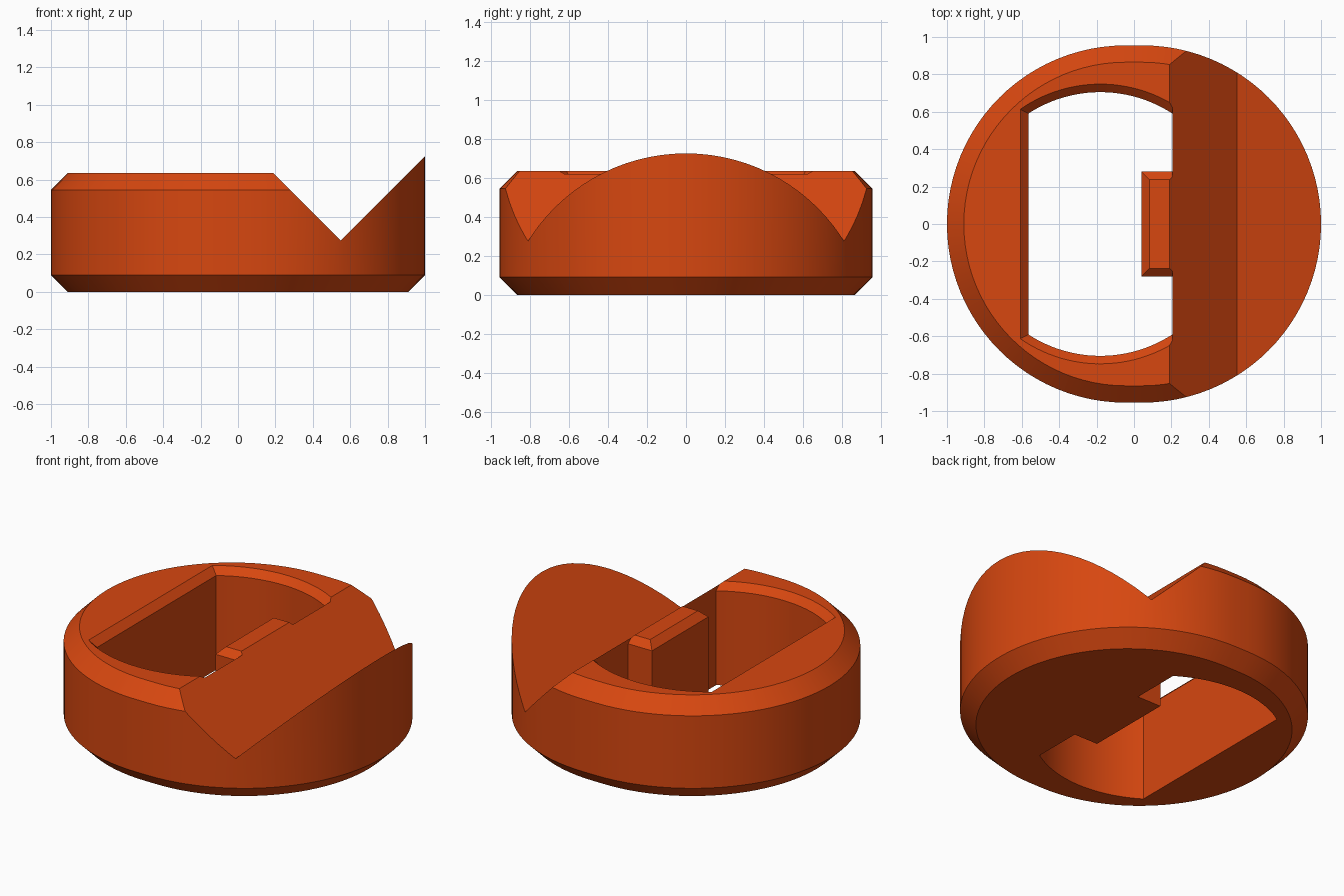
import bpy, bmesh, math

if "Cube" in bpy.data.objects:
    bpy.data.objects.remove(bpy.data.objects["Cube"])

ORANGE = bpy.data.materials.new("burnt orange")
ORANGE.diffuse_color = (0.68, 0.063, 0.005, 1)
ORANGE.use_nodes = True
ORANGE.node_tree.nodes["Principled BSDF"].inputs["Base Color"].default_value = ORANGE.diffuse_color


def body_outline(inset):
    """Two half circles joined by a short straight run."""
    r, n, pts = 0.955 - inset, 48, []
    for cx, start in ((0.045, -math.pi / 2), (-0.045, math.pi / 2)):
        for i in range(n + 1):
            a = start + math.pi * i / n
            pts.append((cx + r * math.cos(a), r * math.sin(a)))
    return pts


def hole_outline(grow):
    """Round-ended opening with a straight tab standing in its right side."""
    cx, r, n = -0.18, 0.705 + grow, 24
    x0, x1 = -0.565 - grow, 0.205
    a0, a1 = math.acos((x0 - cx) / r), math.acos((x1 - cx) / r)
    arc = []
    for i in range(n + 1):
        a = a0 + (a1 - a0) * i / n
        arc.append((cx + r * math.cos(a), r * math.sin(a)))
    half = arc + [(x1, 0.28 - grow), (0.04 + grow, 0.28 - grow)]
    return half + [(x, -y) for x, y in reversed(half)]


def loft(outline, levels):
    """Capped solid through (offset, height) levels."""
    bm = bmesh.new()
    rings = [[bm.verts.new((x, y, z)) for x, y in outline(o)] for o, z in levels]
    for lo, hi in zip(rings, rings[1:]):
        for i in range(len(lo)):
            j = (i + 1) % len(lo)
            bm.faces.new((lo[i], lo[j], hi[j], hi[i]))
    bm.faces.new(rings[0][::-1])
    bm.faces.new(rings[-1])
    bmesh.ops.recalc_face_normals(bm, faces=bm.faces)
    return bm


def cut(bm, co, no, fill):
    """Remove everything on the normal side of a plane."""
    res = bmesh.ops.bisect_plane(bm, geom=bm.verts[:] + bm.edges[:] + bm.faces[:],
                                 plane_co=co, plane_no=no, clear_outer=True)
    if fill:
        edges = [e for e in res["geom_cut"] if isinstance(e, bmesh.types.BMEdge)]
        bmesh.ops.edgeloop_fill(bm, edges=edges)


def to_object(bm, name):
    mesh = bpy.data.meshes.new(name)
    bm.to_mesh(mesh)
    bm.free()
    mesh.materials.append(ORANGE)
    ob = bpy.data.objects.new(name, mesh)
    bpy.context.collection.objects.link(ob)
    return ob


# Left section: chamfered rim, sloping down into the valley
VALLEY = (0.55, 0, 0.275)
body = loft(body_outline, [(0.09, 0), (0, 0.09), (0, 0.545), (0.09, 0.635)])
cut(body, VALLEY, (1, 0, 1), True)
cut(body, VALLEY, (1, 0, 0), False)

# Right section: wall rising from the valley to a peak
right = loft(body_outline, [(0.09, 0), (0, 0.09), (0, 0.9)])
cut(right, VALLEY, (-1, 0, 1), True)
cut(right, VALLEY, (-1, 0, 0), False)

# Join both sections along the valley
temp = bpy.data.meshes.new("right_section")
right.to_mesh(temp)
right.free()
body.from_mesh(temp)
bpy.data.meshes.remove(temp)
bmesh.ops.remove_doubles(body, verts=body.verts, dist=0.0005)
bmesh.ops.recalc_face_normals(body, faces=body.faces)
ring = to_object(body, "ring_body")

# Opening with chamfered upper edge and tab
cutter = to_object(loft(hole_outline, [(0, -0.1), (0, 0.592), (0.063, 0.655)]),
                   "opening_cutter")
cutter.hide_render = True
cutter.hide_set(True)
mod = ring.modifiers.new("opening", "BOOLEAN")
mod.operation = "DIFFERENCE"
mod.solver = "EXACT"
mod.object = cutter

# Apply the cut, then smooth the round walls and keep the edges sharp
bpy.context.view_layer.objects.active = ring
ring.select_set(True)
bpy.ops.object.modifier_apply(modifier=mod.name)
bpy.data.objects.remove(cutter)
bpy.ops.object.shade_smooth_by_angle(angle=math.radians(25))
